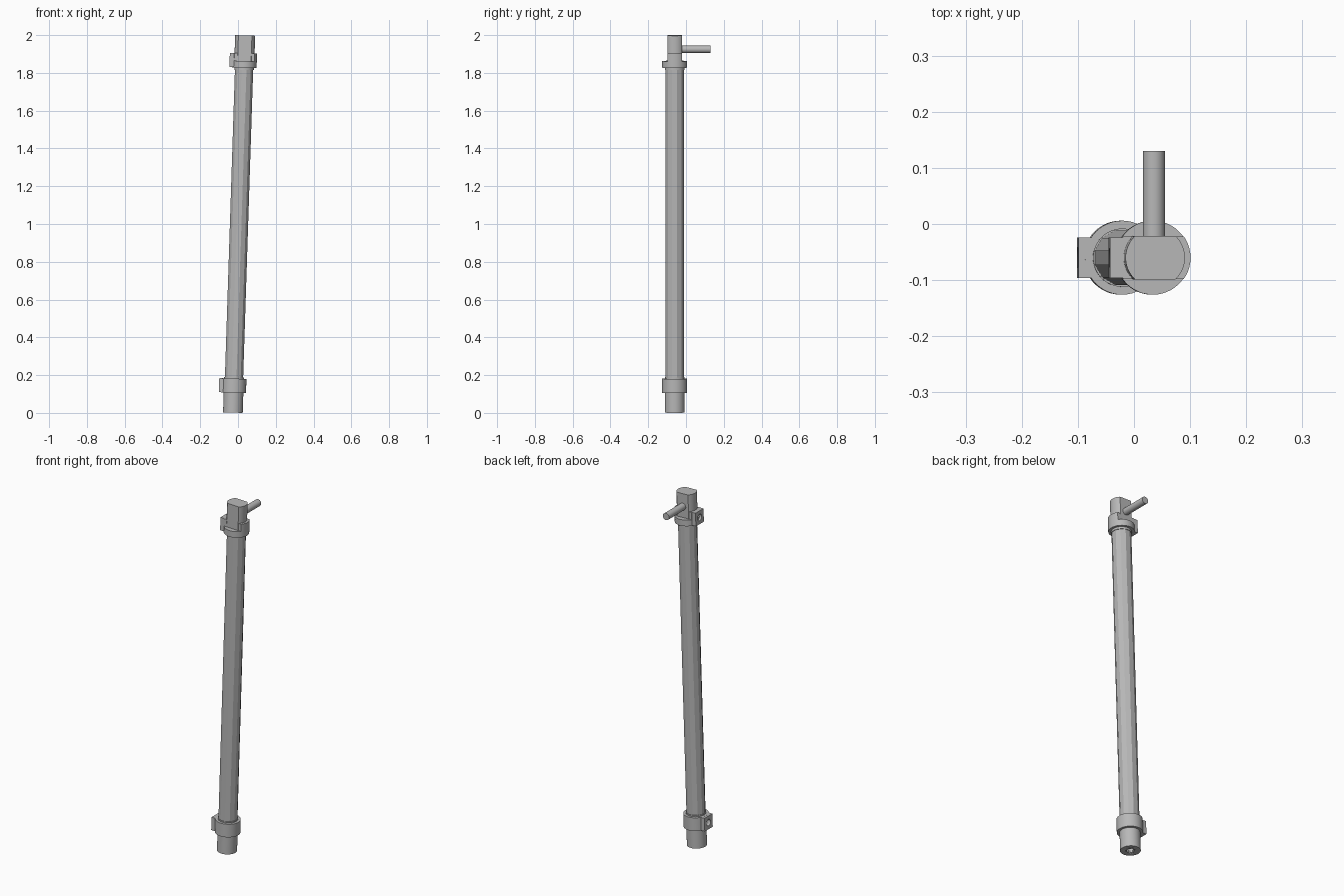
import bpy, bmesh, math
from mathutils import Matrix, Vector

cube = bpy.data.objects.get("Cube")
if cube:
    bpy.data.objects.remove(cube, do_unlink=True)

steel = bpy.data.materials.new("grey steel")
steel.use_nodes = True
grey = (0.48, 0.48, 0.48, 1)
steel.diffuse_color = grey
steel.node_tree.nodes["Principled BSDF"].inputs["Base Color"].default_value = grey

# Frame of the leaning rod: local z runs along its axis
LEAN = Matrix.Translation((-0.027, -0.06, 0.0017)) @ Matrix.Rotation(0.0325, 4, 'Y')
ALONG = {'X': Matrix.Rotation(math.pi / 2, 4, 'Y'),
         'Y': Matrix.Rotation(-math.pi / 2, 4, 'X'),
         'Z': Matrix.Identity(4)}


def finish(name, bm, smooth=True):
    mesh = bpy.data.meshes.new(name)
    bmesh.ops.recalc_face_normals(bm, faces=bm.faces)
    bm.to_mesh(mesh)
    bm.free()
    obj = bpy.data.objects.new(name, mesh)
    bpy.context.collection.objects.link(obj)
    mesh.materials.append(steel)
    obj.matrix_world = LEAN
    bpy.ops.object.select_all(action='DESELECT')
    obj.select_set(True)
    bpy.context.view_layer.objects.active = obj
    if smooth:
        bpy.ops.object.shade_smooth_by_angle(angle=math.radians(28))
    return obj


def rod(name, radius, start, end, axis='Z', center=(0, 0, 0), sides=48, flats=None, flats_from=None):
    """Cylinder from start to end along an axis, optionally milled flat on its front and back."""
    bm = bmesh.new()
    move = Matrix.Translation(center) @ ALONG[axis] @ Matrix.Translation((0, 0, (start + end) / 2))
    if sides == 12:
        move = move @ Matrix.Rotation(math.pi / 12, 4, 'Z')
    bmesh.ops.create_cone(bm, cap_ends=True, segments=sides, radius1=radius, radius2=radius,
                          depth=end - start, matrix=move)
    if flats:
        for side in (-1, 1):
            geom = bm.verts[:] + bm.edges[:] + bm.faces[:]
            cut = bmesh.ops.bisect_plane(bm, geom=geom, plane_co=(0, side * flats, 0),
                                         plane_no=(0, side, 0), clear_outer=True)
            edges = [e for e in cut['geom_cut'] if isinstance(e, bmesh.types.BMEdge)]
            bmesh.ops.holes_fill(bm, edges=edges, sides=0)
    return finish(name, bm, sides > 12)


def box(name, low, high):
    bm = bmesh.new()
    low, high = Vector(low), Vector(high)
    bmesh.ops.create_cube(bm, size=1, matrix=Matrix.Translation((low + high) / 2)
                          @ Matrix.Diagonal((*(high - low), 1)))
    return finish(name, bm, False)


def drill(parts, cutter):
    cutter.hide_render = True
    for part in parts:
        mod = part.modifiers.new("drill", 'BOOLEAN')
        mod.operation, mod.object, mod.solver = 'DIFFERENCE', cutter, 'EXACT'
        bpy.context.view_layer.objects.active = part
        bpy.ops.object.modifier_apply(modifier=mod.name)
    bpy.data.objects.remove(cutter, do_unlink=True)


# Long faceted barrel with a thin neck ring at each end
rod("barrel", 0.05, 0.15, 1.84, sides=12)
rod("lower_neck", 0.052, 0.17, 0.187)
rod("upper_neck", 0.052, 1.815, 1.84)

# Bottom plug with its port
plug = rod("bottom_plug", 0.052, 0, 0.15)
drill([plug], rod("port_cutter", 0.02, -0.05, 0.1))

# Collars, the upper one milled above a round flange
lower_collar = rod("lower_collar", 0.066, 0.105, 0.18)
rod("upper_flange", 0.066, 1.827, 1.862)
upper_collar = rod("upper_collar", 0.066, 1.845, 1.903, flats=0.038)

# Drilled side bosses
for name, collar, z in (("lower_boss", lower_collar, 0.1425), ("upper_boss", upper_collar, 1.866)):
    boss = box(name, (-0.078, -0.036, z - 0.037), (-0.052, 0.036, z + 0.037))
    drill([boss, collar], rod("hole_cutter", 0.018, -0.1, -0.05, 'X', (0, 0, z), 32))

# Flat-sided head and its cross pin
rod("head", 0.053, 1.85, 1.9976, flats=0.039)
rod("cross_pin", 0.0195, 0.02, 0.19, 'Y', (0, 0, 1.924), 32)
